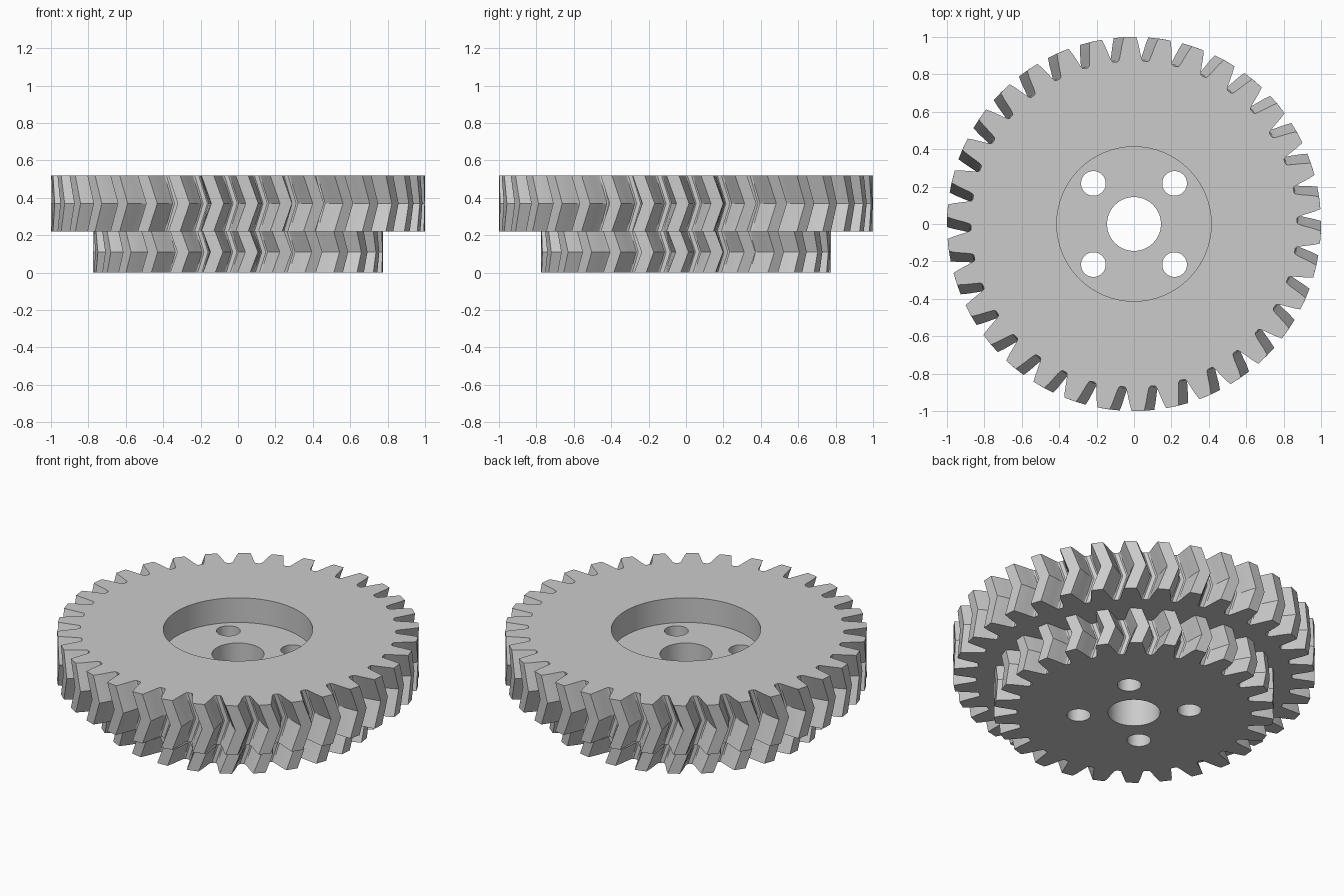
import bpy
import bmesh
from math import pi, cos, sin, radians

cube = bpy.data.objects.get("Cube")
if cube:
    bpy.data.objects.remove(cube, do_unlink=True)

# One plain grey metal
grey = bpy.data.materials.new("grey_metal")
grey.use_nodes = True
colour = (0.6, 0.6, 0.6, 1)
grey.diffuse_color = colour
grey.node_tree.nodes["Principled BSDF"].inputs["Base Color"].default_value = colour

# Half of a tooth: (depth below the tip, half width as a fraction of half the pitch)
TOOTH = [(0.128, 0.86), (0.122, 0.76), (0.10, 0.67), (0.07, 0.58), (0.035, 0.48), (0, 0.36)]


def add_mesh(name, bm):
    mesh = bpy.data.meshes.new(name)
    bmesh.ops.recalc_face_normals(bm, faces=bm.faces)
    bm.to_mesh(mesh)
    bm.free()
    mesh.materials.append(grey)
    obj = bpy.data.objects.new(name, mesh)
    bpy.context.collection.objects.link(obj)
    return obj


def herringbone_gear(name, teeth, radius, bottom, top, phase, twist):
    """Toothed outline lofted through three levels, the middle one turned."""
    half = pi / teeth
    outline = [(radius - d, -w * half) for d, w in TOOTH]
    outline += [(radius - d, w * half) for d, w in reversed(TOOTH)]
    bm = bmesh.new()
    rings = []
    for z, turn in ((bottom, 0), ((bottom + top) / 2, twist), (top, 0)):
        ring = []
        for i in range(teeth):
            centre = radians(phase + turn) + 2 * half * i
            for r, a in outline:
                ring.append(bm.verts.new((r * cos(centre + a), r * sin(centre + a), z)))
        rings.append(ring)
    n = len(rings[0])
    for low, high in zip(rings, rings[1:]):
        for i in range(n):
            j = (i + 1) % n
            bm.faces.new((low[i], low[j], high[j], high[i]))
    bm.faces.new(rings[0][::-1])
    bm.faces.new(rings[-1])
    return add_mesh(name, bm)


def cutter(name, x, y, radius, bottom, top):
    bm = bmesh.new()
    bmesh.ops.create_cone(bm, cap_ends=True, segments=64, radius1=radius,
                          radius2=radius, depth=top - bottom)
    bmesh.ops.translate(bm, verts=bm.verts, vec=(x, y, (bottom + top) / 2))
    obj = add_mesh(name, bm)
    obj.hide_render = True
    return obj


def combine(obj, other, operation):
    mod = obj.modifiers.new(other.name, 'BOOLEAN')
    mod.operation = operation
    mod.solver = 'EXACT'
    mod.object = other


# Large gear stacked on the small gear
gear = herringbone_gear("double_gear", 34, 1.0, 0.22, 0.52, -88.8, 3.1)
small = herringbone_gear("small_gear", 26, 0.775, 0, 0.22, -87.7, 3.1)
combine(gear, small, 'UNION')

# Round recess in the top, centre bore and four bolt holes
helpers = [cutter("recess", 0, 0, 0.413, 0.37, 0.7),
           cutter("centre_bore", 0, 0, 0.144, -0.1, 0.7)]
for sx in (-1, 1):
    for sy in (-1, 1):
        helpers.append(cutter("bolt_hole", sx * 0.217, sy * 0.217, 0.066, -0.1, 0.7))
for helper in helpers:
    combine(gear, helper, 'DIFFERENCE')

# Bake the cuts and drop the helpers
bpy.context.view_layer.update()
graph = bpy.context.evaluated_depsgraph_get()
baked = bpy.data.meshes.new_from_object(gear.evaluated_get(graph))
gear.modifiers.clear()
gear.data = baked
for helper in helpers + [small]:
    bpy.data.objects.remove(helper, do_unlink=True)

# Smooth flanks and bores, crisp rims
bpy.ops.object.select_all(action='DESELECT')
gear.select_set(True)
bpy.context.view_layer.objects.active = gear
bpy.ops.object.shade_smooth_by_angle(angle=radians(25))
